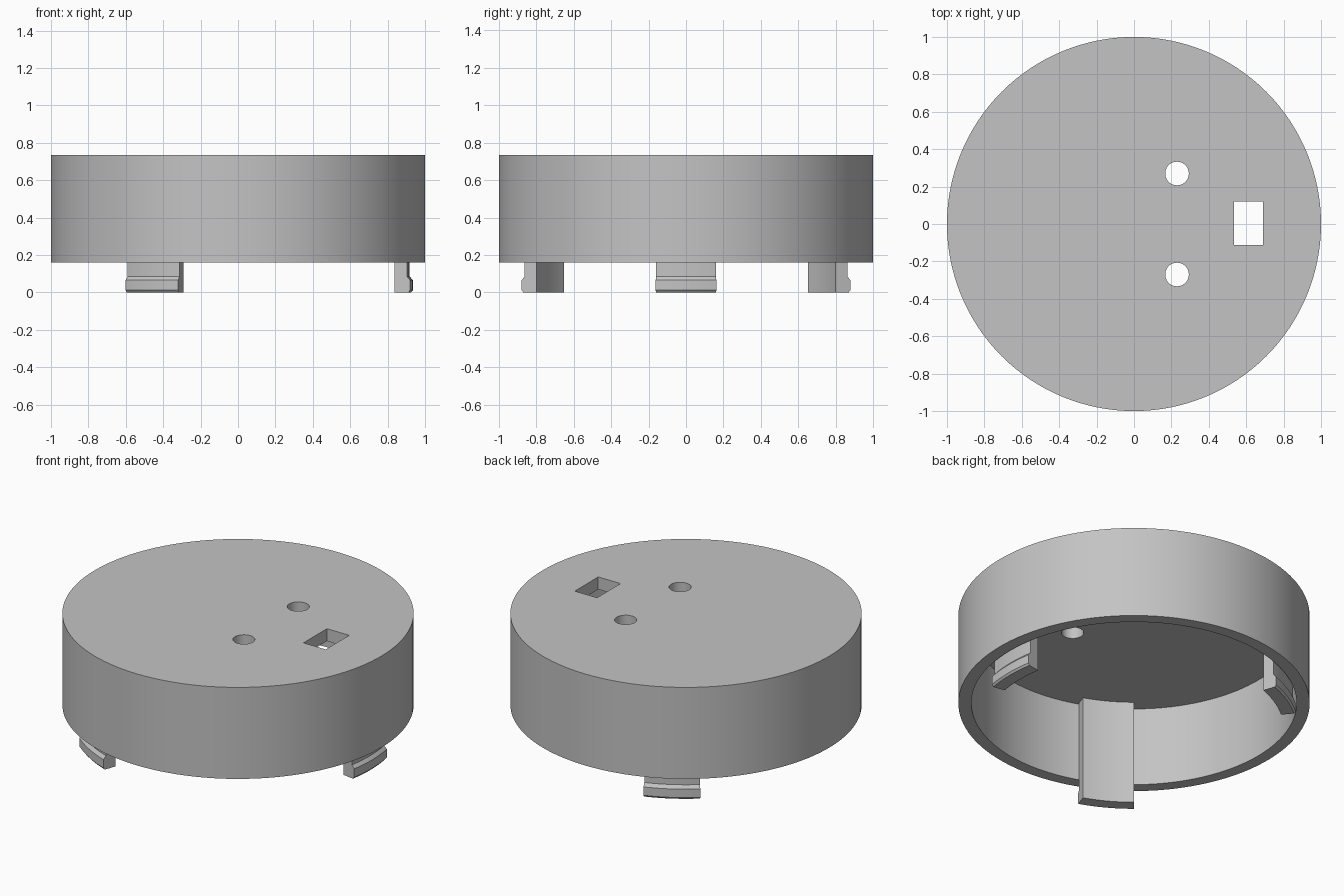
import bpy, bmesh
from math import radians
from mathutils import Matrix, Vector

cube = bpy.data.objects.get("Cube")
if cube:
    bpy.data.objects.remove(cube, do_unlink=True)

RIM_Z, CEILING_Z, TOP_Z = 0.16, 0.657, 0.735
WALL_R = 0.926

grey = bpy.data.materials.new("light grey plastic")
grey.use_nodes = True
grey.diffuse_color = (0.55, 0.55, 0.55, 1)
grey.node_tree.nodes["Principled BSDF"].inputs["Base Color"].default_value = (0.55, 0.55, 0.55, 1)


def finish(obj):
    bpy.ops.object.select_all(action="DESELECT")
    obj.select_set(True)
    bpy.context.view_layer.objects.active = obj
    bpy.ops.object.shade_smooth_by_angle(angle=radians(25))


def cylinder(name, radius, z0, z1, x=0, y=0, sides=128):
    bpy.ops.mesh.primitive_cylinder_add(vertices=sides, radius=radius, depth=z1 - z0,
                                        location=(x, y, (z0 + z1) / 2))
    obj = bpy.context.object
    obj.name = name
    return obj


def cut(target, cutter):
    cutter.hide_render = True
    mod = target.modifiers.new("cut", "BOOLEAN")
    mod.operation = "DIFFERENCE"
    mod.solver = "EXACT"
    mod.object = cutter
    bpy.ops.object.select_all(action="DESELECT")
    target.select_set(True)
    bpy.context.view_layer.objects.active = target
    bpy.ops.object.modifier_apply(modifier=mod.name)
    bpy.data.objects.remove(cutter, do_unlink=True)


# Round cap, hollow from below
cap = cylinder("cap_shell", 1, RIM_Z, TOP_Z)
cap.data.materials.append(grey)
cut(cap, cylinder("cavity_cutter", WALL_R, RIM_Z - 0.2, CEILING_Z))

# Two round holes and one rectangular window through the top plate
for y in (-0.27, 0.27):
    cut(cap, cylinder("hole_cutter", 0.063, CEILING_Z - 0.1, TOP_Z + 0.1, 0.23, y, 48))
bpy.ops.mesh.primitive_cube_add(size=1, location=(0.612, 0.003, TOP_Z))
window = bpy.context.object
window.scale = (0.155, 0.233, 0.3)
cut(cap, window)
finish(cap)

# Snap clips: a hooked profile swept along a short arc, running down from the ceiling
PROFILE = [(0.85, CEILING_Z + 0.01), (0.85, 0), (0.925, 0), (0.935, 0.012),
           (0.935, 0.065), (0.918, 0.085), (0.918, CEILING_Z + 0.01)]


def snap_clip(name, middle):
    bm = bmesh.new()
    start = Matrix.Rotation(radians(middle - 10), 3, "Z")
    verts = [bm.verts.new(start @ Vector((r, 0, z))) for r, z in PROFILE]
    edges = [bm.edges.new((a, b)) for a, b in zip(verts, verts[1:] + verts[:1])]
    swept = bmesh.ops.spin(bm, geom=verts + edges, cent=(0, 0, 0), axis=(0, 0, 1),
                           angle=radians(20), steps=10)
    last = [e for e in swept["geom_last"] if isinstance(e, bmesh.types.BMEdge)]
    for loop in (edges, last):
        bmesh.ops.contextual_create(bm, geom=loop)
    bmesh.ops.recalc_face_normals(bm, faces=bm.faces)
    mesh = bpy.data.meshes.new(name)
    bm.to_mesh(mesh)
    bm.free()
    mesh.materials.append(grey)
    obj = bpy.data.objects.new(name, mesh)
    bpy.context.collection.objects.link(obj)
    finish(obj)


for name, angle in (("left_clip", 0), ("back_clip", 120), ("front_clip", 240)):
    snap_clip(name, angle)
